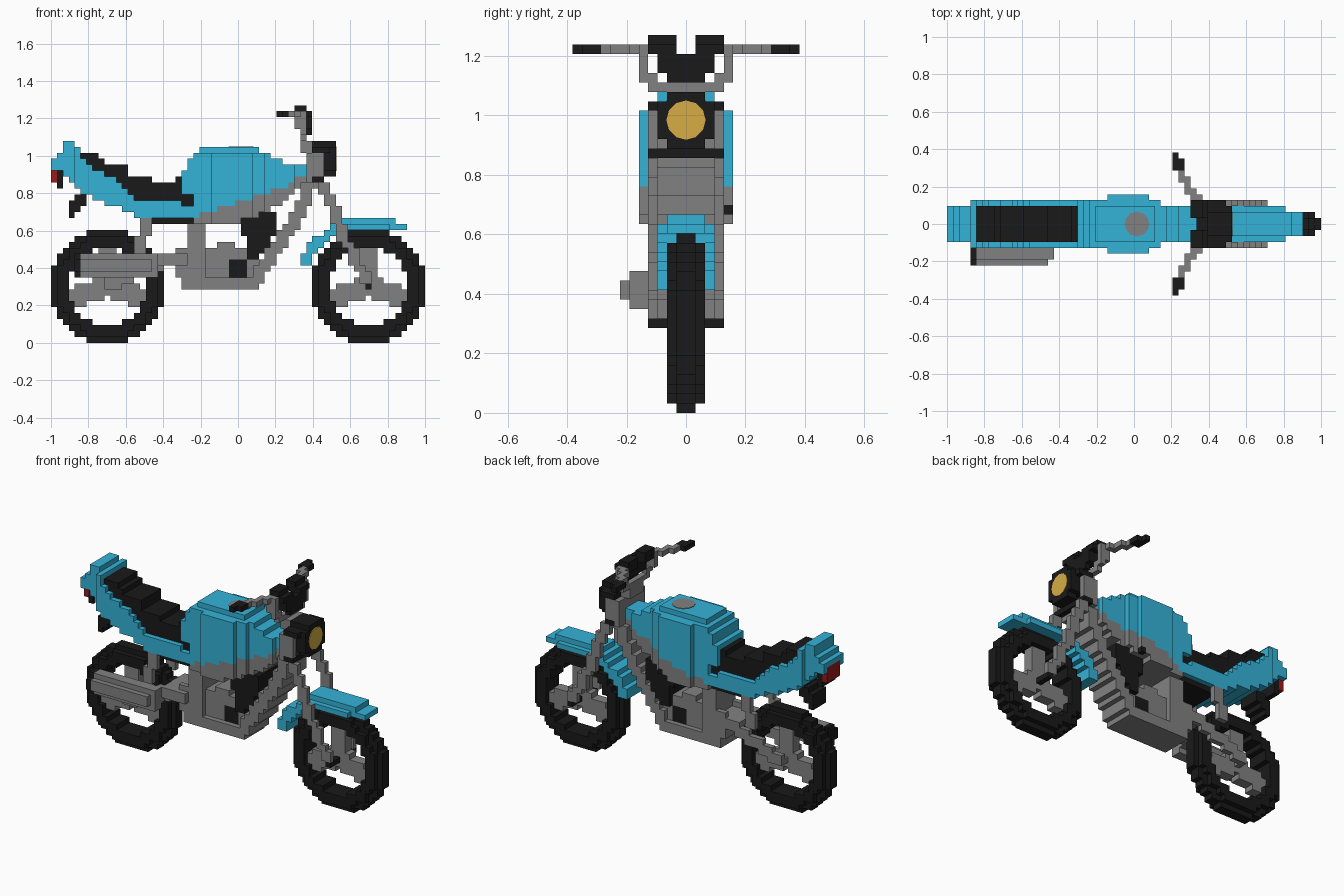
import bpy, bmesh, math
from mathutils import Matrix

old = bpy.data.objects.get("Cube")
if old:
    bpy.data.objects.remove(old, do_unlink=True)

V = 2 / 63          # size of one block
grid = {}           # (i, j, k) -> part name; later parts replace earlier ones
part_colour = {}


def material(name, rgb):
    m = bpy.data.materials.new(name)
    m.use_nodes = True
    m.diffuse_color = (*rgb, 1)
    m.node_tree.nodes["Principled BSDF"].inputs["Base Color"].default_value = (*rgb, 1)
    return m


BLUE = material("blue_paint", (0.034, 0.45, 0.68))
GREY = material("grey_metal", (0.222, 0.222, 0.222))
BLACK = material("black_rubber", (0.01, 0.01, 0.01))
GOLD = material("amber_lamp", (0.68, 0.42, 0.058))
RED = material("red_lamp", (0.34, 0.01, 0.01))


def put(part, colour, cells):
    part_colour[part] = colour
    for c in cells:
        grid[c] = part


def box(i0, i1, j0, j1, k0, k1):
    """Blocks in an inclusive index range."""
    return [(i, j, k) for i in range(i0, i1 + 1)
            for j in range(j0, j1 + 1) for k in range(k0, k1 + 1)]


def wide(i0, i1, half, k0, k1):
    """Box centred across the bike."""
    return box(i0, i1, -half, half - 1, k0, k1)


def both(cells):
    """Mirror blocks to the other side."""
    return cells + [(i, -1 - j, k) for i, j, k in cells]


def inside(poly, x, y):
    hit = False
    for (x1, y1), (x2, y2) in zip(poly, poly[1:] + poly[:1]):
        if (y1 > y) != (y2 > y) and x < (x2 - x1) * (y - y1) / (y2 - y1) + x1:
            hit = not hit
    return hit


def profile(poly, half):
    """Fill a side outline; half(i, k) gives the half width in blocks."""
    return [(i, j, k) for i in range(63) for k in range(40)
            if inside(poly, i + 0.5, k + 0.5)
            for j in range(-half(i, k), half(i, k))]


def path(points, js, w=1, h=1):
    """Stepped tube through side-view points, w by h blocks thick."""
    cells = []
    for (a, b), (c, d) in zip(points, points[1:]):
        n = max(abs(c - a), abs(d - b), 1)
        for t in range(n + 1):
            i, k = round(a + (c - a) * t / n), round(b + (d - b) * t / n)
            cells += [(i + u, j, k + s) for u in range(w) for s in range(h) for j in js]
    return cells


def finish(part, bm, colour):
    mesh = bpy.data.meshes.new(part)
    bm.to_mesh(mesh)
    bm.free()
    mesh.materials.append(colour)
    bpy.context.collection.objects.link(bpy.data.objects.new(part, mesh))


def disc(part, colour, place):
    """Thin round plate."""
    bm = bmesh.new()
    bmesh.ops.create_cone(bm, cap_ends=True, segments=12, radius1=2.08 * V,
                          radius2=2.08 * V, depth=0.006, matrix=place)
    finish(part, bm, colour)


ALL3, MID = range(-3, 3), range(-1, 1)

# Wheels: three spokes inside a thick tyre with a narrow tread
for name, ci in (("rear", 9), ("front", 53)):
    spokes = wide(ci - 1, ci + 1, 1, 9, 15)
    for s in (-1, 1):
        spokes += path([(ci - 1, 8), (ci - 1 + 6 * s, 6)], MID, 3, 3)
    put(name + "_spokes", GREY, spokes)
    tyre = []
    for i, j, k in wide(ci - 9, ci + 9, 2, 0, 18):
        d = math.hypot(i - ci, k - 9)
        if 6.5 < d < 9.5 and (d < 8.6 or j in MID):
            tyre.append((i, j, k))
    put(name + "_tyre", BLACK, tyre)

# Swing arm, rear axle and rear shocks
put("swing_arm", GREY, both(path([(9, 9), (19, 13), (22, 14)], [-3], 2, 2)))
put("swing_pivot", GREY, wide(18, 22, 3, 14, 14))
put("rear_axle", GREY, wide(9, 9, 3, 9, 9))
put("rear_shocks", GREY, both(path([(14, 15), (15, 20)], [-4], 2)))

# Frame and engine: the case sits slightly inside the cradle and post
put("down_tube", GREY, path([(43, 26), (42, 24), (41, 21), (39, 18), (37, 15),
                             (35, 12), (33, 9)], ALL3, 2, 2))
put("engine_cradle", GREY, wide(22, 34, 3, 9, 10) + wide(21, 25, 3, 11, 13))
put("frame_post", GREY, wide(23, 25, 3, 14, 20))
put("engine_case", GREY, wide(26, 34, 2, 11, 13) + wide(26, 33, 2, 14, 14)
    + wide(26, 32, 2, 15, 15) + wide(28, 30, 2, 16, 16))
put("engine_cylinder", BLACK,
    profile([(33, 14), (35, 14), (37, 16), (38, 19), (38, 22), (37, 23),
             (34, 23), (34, 22), (32, 22), (32, 19), (33, 17)], lambda i, k: 3))
put("engine_cover", BLACK, both(box(30, 32, -2, -2, 11, 13)))

# Exhaust silencer on one side
muffler = box(4, 16, -7, -7, 12, 13) + box(4, 17, -6, -5, 11, 14) + box(5, 17, -4, -4, 12, 13)
put("exhaust_silencer", GREY, muffler + box(17, 22, -4, -4, 13, 14))
put("exhaust_tip", BLACK, [c for c in muffler if c[0] == 4])

# Seat and tail
put("seat_rail", BLACK, wide(16, 24, 3, 20, 20))
put("seat", BLACK, profile([(5, 32), (8, 32), (8, 31), (9, 31), (9, 30), (13, 30), (13, 28),
                            (17, 28), (17, 27), (21, 27), (21, 28), (24, 28), (24, 22),
                            (13, 23), (5, 29)], lambda i, k: 3))
tail = profile([(2, 34), (4, 34), (4, 33), (5, 33), (5, 31.5), (7, 29.5), (9, 28.3),
                (11, 27.4), (14, 24.3), (22, 24), (22, 23), (24, 23), (24, 21), (15, 21),
                (11, 23), (8, 24), (4, 26), (2, 29), (0, 29), (0, 31), (1, 31), (1, 32),
                (2, 32)], lambda i, k: 3 if i < 4 else 4)
put("tail_fairing", BLUE, [c for c in tail if grid.get(c) != "seat"])
put("rear_fender", BLACK, wide(5, 5, 2, 23, 25) + wide(4, 4, 2, 22, 24)
    + wide(3, 3, 2, 21, 23) + wide(1, 1, 2, 26, 29))
put("tail_lamp", RED, wide(0, 0, 2, 27, 29))


# Fuel tank with its grey lower edge
def tank_half(i, k):
    if k == 32:
        return 3
    if 27 <= i <= 33:
        return 5
    return 4 if i < 36 else 3 if i < 41 else 2


put("tank_lower_edge", GREY, profile([(24, 20), (31, 20), (34, 21), (40, 24), (43, 27),
                                      (45, 28), (44, 29), (24, 22)], tank_half))
put("fuel_tank", BLUE, profile([(22, 25), (22, 28), (23, 30), (24, 31), (25, 32), (26, 33),
                                (35, 33), (36, 32), (38, 31), (40, 30), (44, 30), (44, 28.5),
                                (42, 28), (39, 26), (36, 25), (33, 24), (30, 23), (27, 22),
                                (24, 21), (24, 25)], tank_half))
put("fuel_tap", BLACK, box(33, 33, 4, 4, 21, 21))
disc("filler_cap", GREY, Matrix.Translation((32 * V - 1, 0, 33 * V)))

# Front fork, steering head and front axle
put("front_fork", GREY, both(path([(44, 27), (46, 24), (47, 21), (48, 18), (50, 14),
                                   (52, 10)], [-4], 2)))
put("steering_head", GREY, wide(43, 44, 4, 27, 31) + both(box(45, 45, -4, -4, 28, 31)))
put("front_axle", BLACK, wide(53, 53, 4, 9, 9))

# Front fender
put("front_fender", BLUE, wide(48, 57, 2, 20, 20) + wide(47, 56, 3, 19, 19)
    + wide(57, 59, 2, 19, 19) + wide(46, 48, 3, 18, 18) + wide(44, 46, 3, 17, 17)
    + wide(43, 45, 3, 16, 16) + wide(43, 44, 3, 15, 15) + wide(42, 43, 3, 13, 14))

# Headlamp
put("headlamp_housing", BLACK, wide(45, 47, 3, 29, 32) + wide(46, 47, 2, 28, 28)
    + wide(44, 47, 2, 33, 33) + wide(44, 46, 4, 32, 32) + wide(44, 45, 4, 27, 27))
disc("headlamp_lens", GOLD, Matrix.Translation((48 * V - 1, 0, 31 * V))
     @ Matrix.Rotation(math.pi / 2, 4, "Y"))

# Handlebar, grips and twin gauges
put("handlebar", GREY, wide(42, 42, 4, 34, 34) + wide(42, 43, 2, 32, 33)
    + both(box(42, 42, -5, -4, 35, 35) + box(41, 42, -5, -5, 36, 38)
           + box(40, 41, -6, -6, 38, 38) + box(40, 40, -7, -7, 38, 38)
           + box(39, 40, -8, -8, 38, 38) + box(39, 39, -9, -9, 38, 38)))
put("grips", BLACK, both(box(38, 38, -12, -10, 38, 38) + box(39, 39, -11, -10, 38, 38)))
put("gauges", BLACK, both(box(41, 42, -4, -2, 39, 39) + box(41, 43, -4, -2, 38, 38))
    + wide(42, 43, 3, 36, 37) + wide(43, 43, 2, 35, 35))

# Turn each part's blocks into one mesh, keeping only the outer faces
for part, colour in part_colour.items():
    bm = bmesh.new()
    verts = {}

    def corner(p):
        if p not in verts:
            verts[p] = bm.verts.new((p[0] * V - 1, p[1] * V, p[2] * V))
        return verts[p]

    for cell in [c for c, owner in grid.items() if owner == part]:
        for axis in range(3):
            u, w = (axis + 1) % 3, (axis + 2) % 3
            for side in (0, 1):
                near = list(cell)
                near[axis] += 2 * side - 1
                if tuple(near) in grid:
                    continue
                loop = []
                for a, b in ((0, 0), (1, 0), (1, 1), (0, 1)):
                    p = list(cell)
                    p[axis] += side
                    p[u] += a
                    p[w] += b
                    loop.append(corner(tuple(p)))
                bm.faces.new(loop if side else loop[::-1])
    bmesh.ops.dissolve_limit(bm, angle_limit=0.01, verts=bm.verts, edges=bm.edges)
    finish(part, bm, colour)
